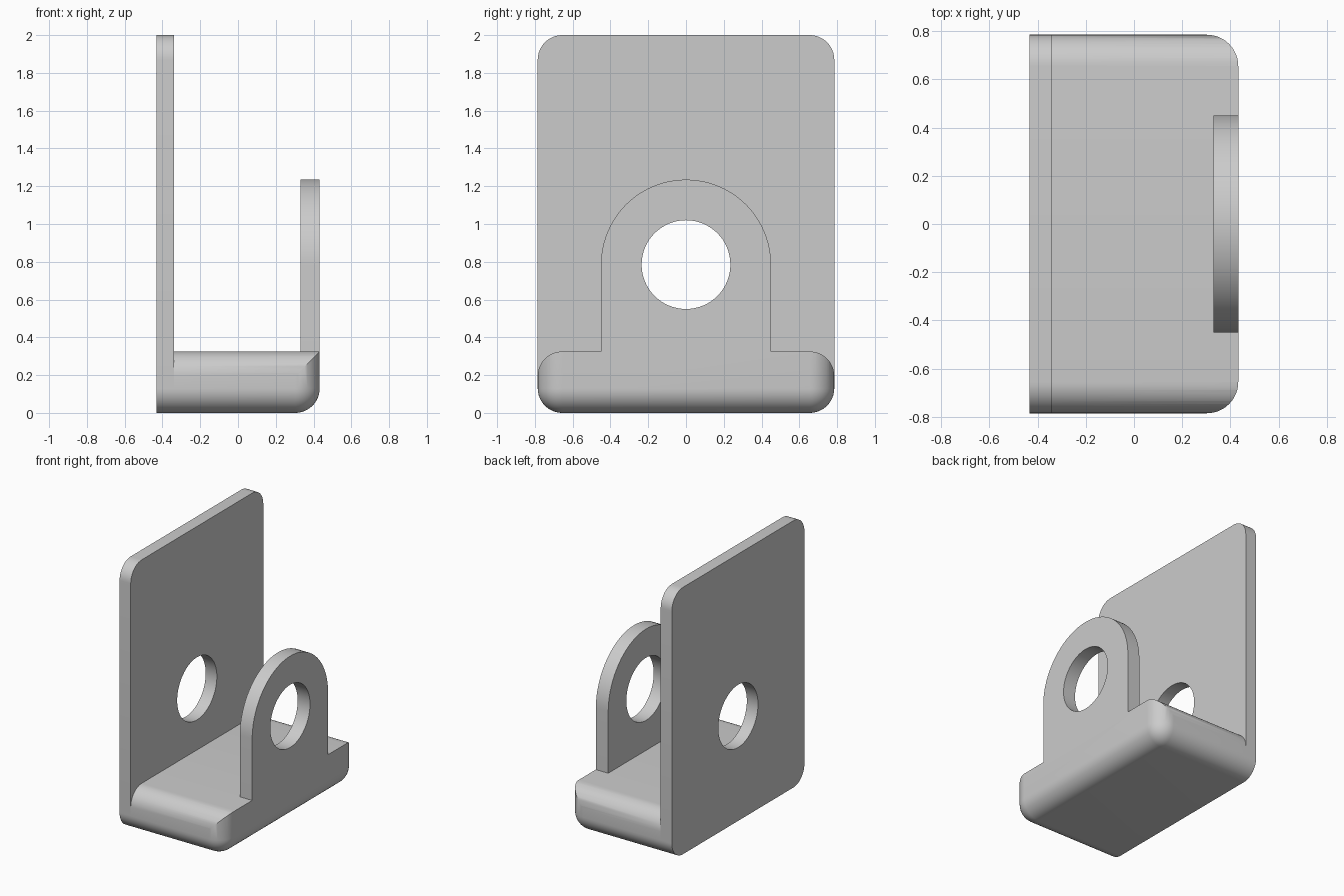
import bpy, bmesh
from math import sin, cos, pi, radians

if "Cube" in bpy.data.objects:
    bpy.data.objects.remove(bpy.data.objects["Cube"])

X, Y = 0.4325, 0.785       # half depth and half width
FILLET = 0.13
BASE_TOP = 0.325
HOLE_Z = 0.785
PLATE_IN, LUG_IN = -0.34, 0.33

grey = bpy.data.materials.new("plain grey")
grey.use_nodes = True
grey.diffuse_color = (0.6, 0.6, 0.6, 1)
grey.node_tree.nodes["Principled BSDF"].inputs["Base Color"].default_value = (0.6, 0.6, 0.6, 1)


def make_object(name, bm):
    bmesh.ops.recalc_face_normals(bm, faces=bm.faces[:])
    mesh = bpy.data.meshes.new(name)
    bm.to_mesh(mesh)
    bm.free()
    mesh.materials.append(grey)
    ob = bpy.data.objects.new(name, mesh)
    bpy.context.collection.objects.link(ob)
    return ob


def arc(cy, cz, r, start, end, steps):
    angles = [radians(start + (end - start) * i / steps) for i in range(steps + 1)]
    return [(cy + r * cos(a), cz + r * sin(a)) for a in angles]


def prism(name, profile, x0, x1):
    """Extrude a y-z profile along x."""
    bm = bmesh.new()
    face = bm.faces.new([bm.verts.new((x0, y, z)) for y, z in profile])
    side = bmesh.ops.extrude_face_region(bm, geom=[face])["geom"]
    verts = [v for v in side if isinstance(v, bmesh.types.BMVert)]
    bmesh.ops.translate(bm, verts=verts, vec=(x1 - x0, 0, 0))
    return make_object(name, bm)


def boolean(ob, cutter, operation):
    """Apply a boolean and discard its cutter."""
    bpy.context.view_layer.objects.active = ob
    mod = ob.modifiers.new("cut", 'BOOLEAN')
    mod.operation, mod.solver, mod.object = operation, 'EXACT', cutter
    bpy.ops.object.modifier_apply(modifier=mod.name)
    bpy.data.objects.remove(cutter)


def drill(ob):
    circle = arc(0, HOLE_Z, 0.235, 0, 360, 64)[:-1]
    boolean(ob, prism("hole_cutter", circle, -1, 1), 'DIFFERENCE')


# Tall back plate with four rounded corners
corner_y, low, high = Y - FILLET, FILLET, 2 - FILLET
outline = []
for i, (cy, cz) in enumerate([(corner_y, high), (-corner_y, high),
                              (-corner_y, low), (corner_y, low)]):
    outline += arc(cy, cz, FILLET, 90 * i, 90 * i + 90, 12)
plate = prism("back_plate", outline, -X, PLATE_IN)
drill(plate)

# Upright lug with a round top
lug = prism("lug", [(-0.45, BASE_TOP), (0.45, BASE_TOP)] + arc(0, HOLE_Z, 0.45, 0, 180, 48),
            LUG_IN, X)
drill(lug)

# Base block: lower and outer vertical edges filleted
bm = bmesh.new()
bmesh.ops.create_cube(bm, size=1)
for v in bm.verts:
    v.co = (X if v.co.x > 0 else PLATE_IN, 2 * Y * v.co.y, 0.6 * (v.co.z + 0.5))


def is_filleted(e):
    mid = (e.verts[0].co + e.verts[1].co) / 2
    at_end, at_side, at_floor = mid.x > X - 0.01, abs(mid.y) > Y - 0.01, mid.z < 0.01
    return (at_end and at_side) or (at_floor and (at_end or at_side))


bmesh.ops.bevel(bm, geom=[e for e in bm.edges if is_filleted(e)], offset=FILLET,
                offset_type='OFFSET', segments=12, profile=0.5, affect='EDGES')
base = make_object("base", bm)

# Round the base's upper side edges, leaving its outer top edge sharp
top_z = BASE_TOP - FILLET
cap = [(-1, -1), (1, -1), (1, top_z)]
cap += arc(corner_y, top_z, FILLET, 0, 90, 12) + arc(-corner_y, top_z, FILLET, 90, 180, 12)
cap.append((-1, top_z))
boolean(base, prism("base_cutter", cap, -1, 1), 'INTERSECT')

# Smooth curved surfaces, crisp edges
bpy.ops.object.select_all(action='DESELECT')
for ob in (plate, lug, base):
    ob.select_set(True)
bpy.context.view_layer.objects.active = base
bpy.ops.object.shade_smooth_by_angle(angle=radians(30))
